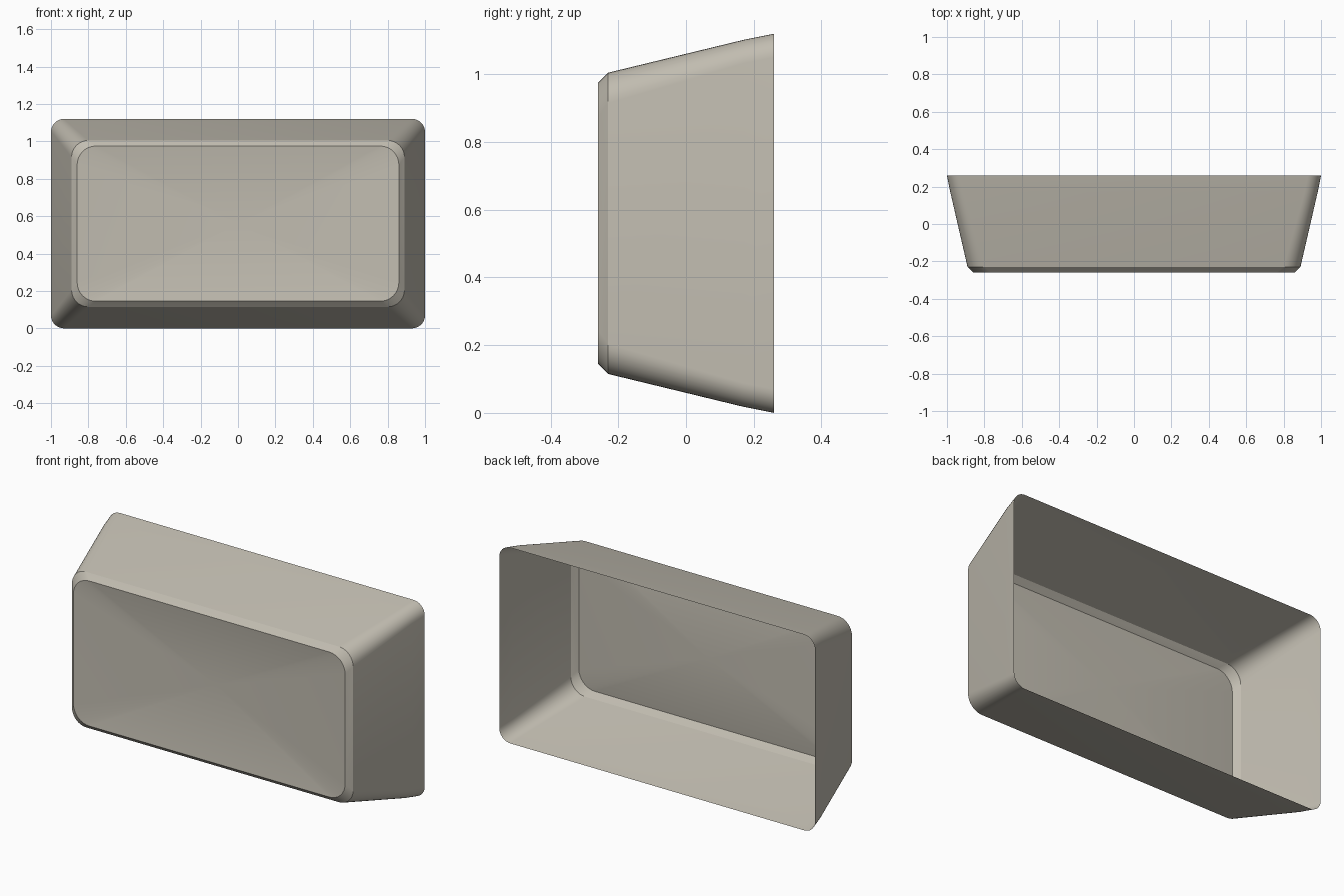
import bpy
import bmesh
from math import sin, cos, pi, radians

cube = bpy.data.objects.get("Cube")
if cube:
    bpy.data.objects.remove(cube, do_unlink=True)

MID_Z = 0.56
CORNER_STEPS = 8

stone = bpy.data.materials.new("warm_grey")
stone.use_nodes = True
colour = (0.54, 0.51, 0.44, 1)
stone.diffuse_color = colour
stone.node_tree.nodes["Principled BSDF"].inputs["Base Color"].default_value = colour


def rounded_ring(bm, y, half_w, half_h, radius):
    """Rounded rectangle of vertices, counter-clockwise from the front."""
    ring = []
    for quarter, (sx, sz) in enumerate([(1, 1), (-1, 1), (-1, -1), (1, -1)]):
        for step in range(CORNER_STEPS + 1):
            a = (quarter + step / CORNER_STEPS) * pi / 2
            ring.append(bm.verts.new((sx * (half_w - radius) + radius * cos(a), y,
                                      MID_Z + sz * (half_h - radius) + radius * sin(a))))
    return ring


bm = bmesh.new()

# Flared wall: front rim, bevel, slope, and steeper lip at the open back
sections = [(-0.26, 0.86, 0.415, 0.10), (-0.23, 0.89, 0.445, 0.09),
            (0.17, 0.982, 0.542, 0.07), (0.26, 1.0, 0.56, 0.07)]
rings = [rounded_ring(bm, *s) for s in sections]
count = len(rings[0])
for front, back in zip(rings, rings[1:]):
    for i in range(count):
        j = (i + 1) % count
        bm.faces.new((front[i], back[i], back[j], front[j]))

# Front panel: shallow dish fanned to a sunken centre
centre = bm.verts.new((0, -0.2, MID_Z))
for i in range(count):
    bm.faces.new((centre, rings[0][i], rings[0][(i + 1) % count]))

mesh = bpy.data.meshes.new("open_box_shell")
bm.to_mesh(mesh)
bm.free()
mesh.materials.append(stone)
shell = bpy.data.objects.new("open_box_shell", mesh)
bpy.context.collection.objects.link(shell)

bpy.ops.object.select_all(action="DESELECT")
shell.select_set(True)
bpy.context.view_layer.objects.active = shell
bpy.ops.object.shade_smooth_by_angle(angle=radians(30))
